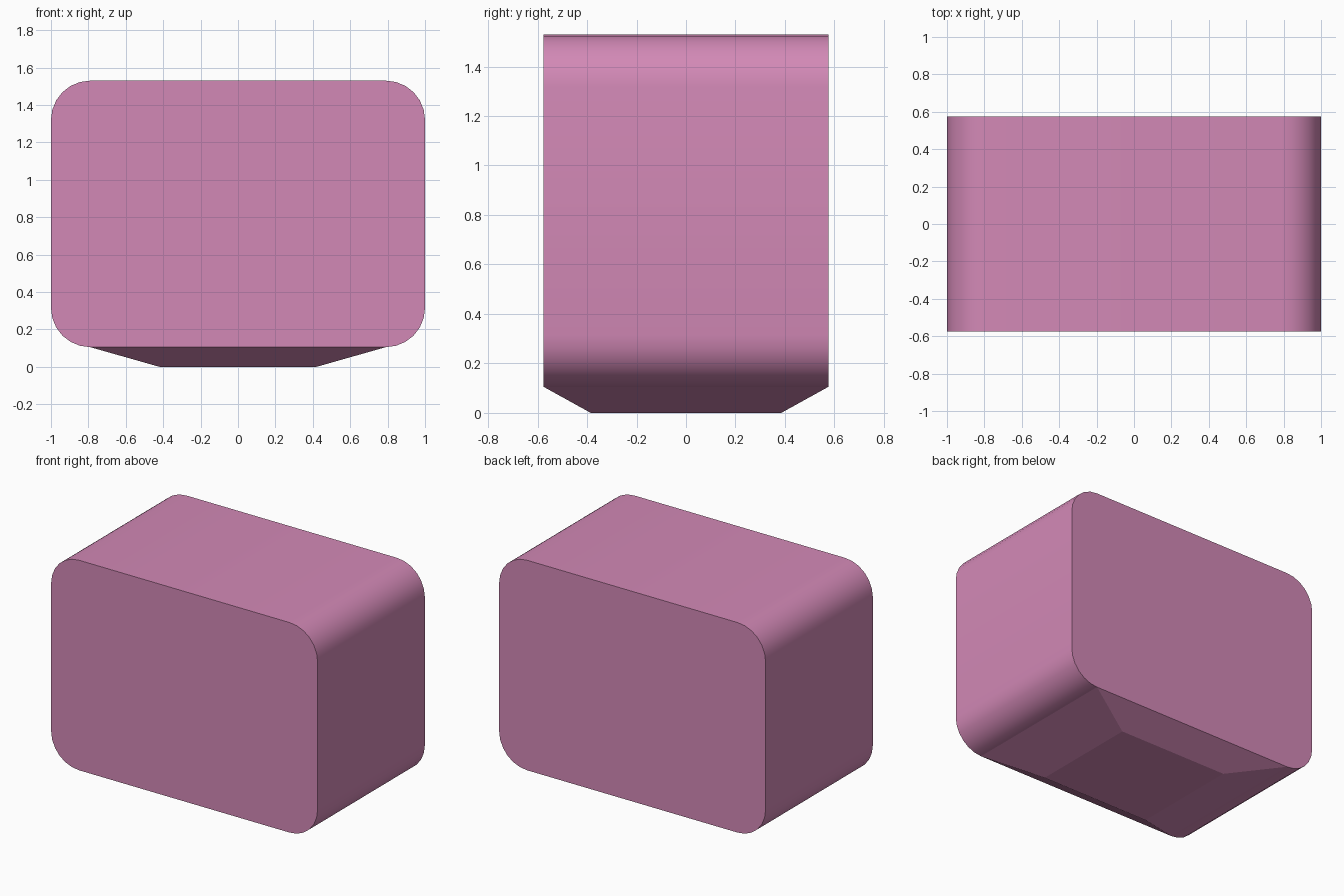
import bpy, bmesh
from math import sin, cos, pi

if "Cube" in bpy.data.objects:
    bpy.data.objects.remove(bpy.data.objects["Cube"])

HALF_X, HALF_Y = 1.0, 0.575
Z_LOW, Z_TOP, RADIUS = 0.105, 1.53, 0.21
SEGMENTS = 6

# Rounded rectangle profile, counter-clockwise seen from the front
profile = []
for i, (sx, z) in enumerate([(1, Z_TOP - RADIUS), (-1, Z_TOP - RADIUS),
                             (-1, Z_LOW + RADIUS), (1, Z_LOW + RADIUS)]):
    for s in range(SEGMENTS + 1):
        a = (i + s / SEGMENTS) * pi / 2
        profile.append((sx * (HALF_X - RADIUS) + RADIUS * cos(a), z + RADIUS * sin(a)))

# Main body: profile swept from front to back
bm = bmesh.new()
front = bm.faces.new([bm.verts.new((x, -HALF_Y, z)) for x, z in profile])
sweep = bmesh.ops.extrude_face_region(bm, geom=[front], use_keep_orig=True)
bmesh.ops.translate(bm, vec=(0, 2 * HALF_Y, 0),
                    verts=[v for v in sweep["geom"] if isinstance(v, bmesh.types.BMVert)])
bmesh.ops.recalc_face_normals(bm, faces=bm.faces)

# Tapered underside: bottom face drawn down to a smaller rectangle
bottom = min(bm.faces, key=lambda f: f.calc_center_median().z)
taper = bmesh.ops.extrude_discrete_faces(bm, faces=[bottom])["faces"][0]
for v in taper.verts:
    v.co.x *= 0.42 / (HALF_X - RADIUS)
    v.co.y *= 0.385 / HALF_Y
    v.co.z = 0
bmesh.ops.recalc_face_normals(bm, faces=bm.faces)

# Smooth corners; crisp rims around front, back and underside
for f in bm.faces:
    f.smooth = True
for e in bm.edges:
    at_rim = abs(e.verts[0].co.y - e.verts[1].co.y) < 1e-5 and abs(abs(e.verts[0].co.y) - HALF_Y) < 1e-4
    under = all(v.co.z < Z_LOW + 1e-4 for v in e.verts) or min(v.co.z for v in e.verts) < 1e-4
    e.smooth = not (at_rim or under)

mesh = bpy.data.meshes.new("rounded_block")
bm.to_mesh(mesh)
bm.free()
block = bpy.data.objects.new("rounded_block", mesh)
bpy.context.collection.objects.link(block)

pink = bpy.data.materials.new("pink")
pink.diffuse_color = (0.65, 0.25, 0.47, 1)
pink.use_nodes = True
pink.node_tree.nodes["Principled BSDF"].inputs["Base Color"].default_value = pink.diffuse_color
mesh.materials.append(pink)
